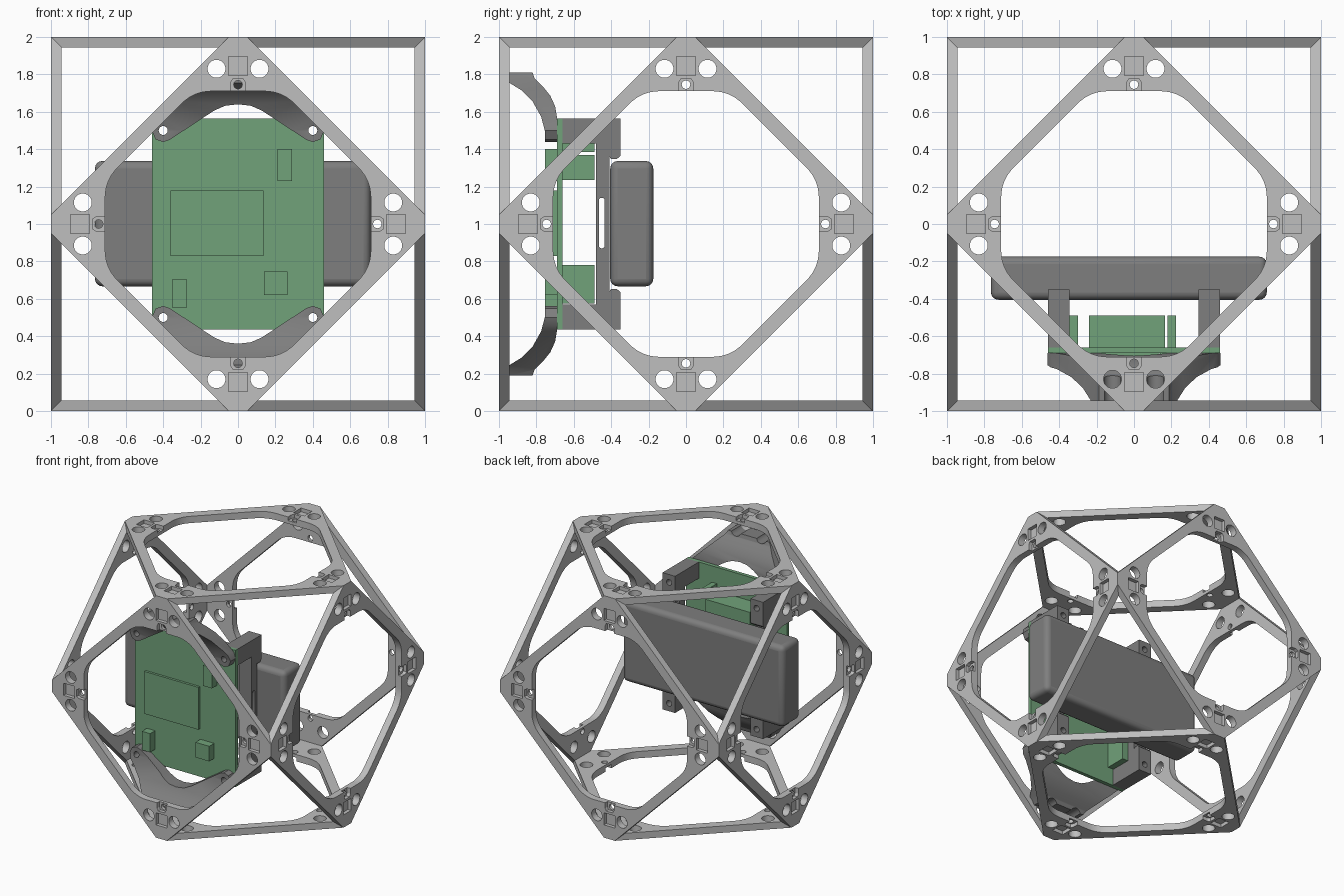
import bpy, bmesh, math
from mathutils import Matrix, Vector

cube = bpy.data.objects.get("Cube")
if cube:
    bpy.data.objects.remove(cube, do_unlink=True)


def material(name, rgb):
    m = bpy.data.materials.new(name)
    m.use_nodes = True
    m.diffuse_color = (*rgb, 1)
    bsdf = next(n for n in m.node_tree.nodes if n.type == 'BSDF_PRINCIPLED')
    bsdf.inputs["Base Color"].default_value = (*rgb, 1)
    bsdf.inputs["Roughness"].default_value = 0.7
    return m


LIGHT = material("light grey", (0.52, 0.52, 0.52))
DARK = material("dark grey", (0.21, 0.21, 0.21))
GREEN = material("board green", (0.165, 0.36, 0.195))

AXES = {'x': lambda a, b, h: (h, a, b),
        'y': lambda a, b, h: (a, h, b),
        'z': lambda a, b, h: (a, b, h)}


def prisms(name, outlines, h0, h1, axis, mat=None):
    """Extrude one or more closed outlines along an axis into one object."""
    bm = bmesh.new()
    for pts in outlines:
        lo = [bm.verts.new(AXES[axis](a, b, h0)) for a, b in pts]
        hi = [bm.verts.new(AXES[axis](a, b, h1)) for a, b in pts]
        bm.faces.new(lo)
        bm.faces.new(hi)
        for i in range(len(pts)):
            j = (i + 1) % len(pts)
            bm.faces.new((lo[i], lo[j], hi[j], hi[i]))
    bmesh.ops.recalc_face_normals(bm, faces=bm.faces)
    me = bpy.data.meshes.new(name)
    bm.to_mesh(me)
    bm.free()
    ob = bpy.data.objects.new(name, me)
    bpy.context.collection.objects.link(ob)
    if mat:
        me.materials.append(mat)
    return ob


def rect(a0, a1, b0, b1):
    return [(a0, b0), (a1, b0), (a1, b1), (a0, b1)]


def box(name, x0, x1, y0, y1, z0, z1, mat):
    return prisms(name, [rect(x0, x1, z0, z1)], y0, y1, 'y', mat)


def circle(a, b, r, n=24):
    return [(a + r * math.cos(2 * math.pi * i / n),
             b + r * math.sin(2 * math.pi * i / n)) for i in range(n)]


def rounded(pts, r, n=7):
    """Replace every corner of a convex outline by an arc of radius r."""
    out = []
    for i, p in enumerate(pts):
        p = Vector(p)
        d0 = (Vector(pts[i - 1]) - p).normalized()
        d1 = (Vector(pts[(i + 1) % len(pts)]) - p).normalized()
        half = d0.angle(d1) / 2
        c = p + (d0 + d1).normalized() * r / math.sin(half)
        s, e = p + d0 * r / math.tan(half) - c, p + d1 * r / math.tan(half) - c
        for k in range(n + 1):
            q = s.lerp(e, k / n).normalized() * r + c
            out.append((q.x, q.y))
    return out


def turned(pts):
    """Four copies of an outline, a quarter turn apart."""
    sets = [pts]
    for _ in range(3):
        sets.append([(-b, a) for a, b in sets[-1]])
    return sets


def carve(ob, cutters, mat, operation='DIFFERENCE'):
    """Apply booleans and discard the cutters."""
    for c in cutters:
        m = ob.modifiers.new("cut", 'BOOLEAN')
        m.operation, m.solver, m.object = operation, 'EXACT', c
    dg = bpy.context.evaluated_depsgraph_get()
    me = bpy.data.meshes.new_from_object(ob.evaluated_get(dg))
    ob.modifiers.clear()
    ob.data = me
    me.materials.clear()
    me.materials.append(mat)
    for p in me.polygons:
        p.material_index = 0
    for c in cutters:
        bpy.data.objects.remove(c, do_unlink=True)
    return ob


def smooth(ob, angle=30):
    bpy.ops.object.select_all(action='DESELECT')
    ob.select_set(True)
    bpy.context.view_layer.objects.active = ob
    bpy.ops.object.shade_smooth_by_angle(angle=math.radians(angle))


# Diamond frame panel, outer face at distance 1 from the centre
T, TIP = 0.056, 0.05
outer = [p for q in turned([(1, -TIP), (1, TIP)]) for p in q]
IN, SUM = 0.71, 0.945
opening = [p for q in turned([(IN, IN - SUM), (IN, SUM - IN)]) for p in q]
frame = prisms("frame_front", [outer], 1 - T, 1, 'z')

through = [rounded(opening, 0.22)]
for side in (-0.115, 0.115):
    through += turned(circle(side, 0.83, 0.048))
through += turned(circle(0, 0.745, 0.023, 16))
# Square sockets and round-ended screw seats sunk into the outer face
sockets = turned(rect(-0.05, 0.05, 0.795, 0.895))
seat = [(0.04, 0.69), (0.04, 0.755), (0.028, 0.775), (-0.028, 0.775), (-0.04, 0.755), (-0.04, 0.69)]
carve(frame, [prisms("cut_holes", through, 0.8, 1.2, 'z'),
              prisms("cut_sockets", sockets, 0.97, 1.2, 'z'),
              prisms("cut_seats", turned(seat), 0.97, 1.2, 'z')], LIGHT)
smooth(frame)

# Six panels closing the frame
lift = Matrix.Translation((0, 0, 1))
spins = {"front": ('X', 90), "back": ('X', -90), "left": ('Y', 90),
         "right": ('Y', -90), "top": ('X', 0), "bottom": ('X', 180)}
for side, (axis, deg) in spins.items():
    ob = frame if side == "front" else frame.copy()
    ob.name = "frame_" + side
    if ob is not frame:
        bpy.context.collection.objects.link(ob)
    ob.matrix_world = lift @ Matrix.Rotation(math.radians(deg), 4, axis)

# Curved chevron brackets holding the board to the front panel
side_profile = [(-0.945, 0.81), (-0.82, 0.81), (-0.81, 0.78), (-0.765, 0.735), (-0.725, 0.685),
                (-0.70, 0.63), (-0.69, 0.57), (-0.69, 0.42), (-0.755, 0.42), (-0.755, 0.5),
                (-0.775, 0.575), (-0.82, 0.655), (-0.88, 0.715), (-0.945, 0.755)]
half = [(0.07, 0.632), (0.13, 0.605), (0.365, 0.45), (0.40, 0.438), (0.44, 0.452),
        (0.462, 0.50), (0.445, 0.545), (0.21, 0.775), (0.17, 0.84)]
chevron = [(0, 0.64)] + half + [(-x, z) for x, z in reversed(half)]
for name, s in (("bracket_upper", 1), ("bracket_lower", -1)):
    flip = lambda pts: [(a, 1 + s * b) for a, b in pts]
    br = prisms(name, [flip(side_profile)], -0.5, 0.5, 'x')
    carve(br, [prisms("cut_shape", [flip(chevron)], -1, -0.6, 'y')], DARK, 'INTERSECT')
    drill = [flip(circle(x, 0.5, 0.024, 16)) for x in (-0.4, 0.4)]
    drill += [flip(circle(x, 0.83, 0.048)) for x in (-0.115, 0.115)]
    carve(br, [prisms("cut_drill", drill, -1.2, -0.5, 'y')], DARK)
    smooth(br)

# Circuit board
corners = [(x, z) for x in (-0.4, 0.4) for z in (0.5, 1.5)]
bolt_holes = [circle(x, z, 0.024, 16) for x, z in corners]
board = box("circuit_board", -0.46, 0.46, -0.69, -0.66, 0.435, 1.565, GREEN)
carve(board, [prisms("cut_bolts", bolt_holes, -1, 0, 'y')], GREEN)

# Chips on the front and connectors on the back of the board
for name, x0, x1, y0, y1, z0, z1 in (
        ("main_chip", -0.36, 0.135, -0.71, -0.685, 0.83, 1.18),
        ("tall_chip", 0.21, 0.29, -0.755, -0.685, 1.23, 1.40),
        ("square_chip", 0.14, 0.265, -0.755, -0.685, 0.62, 0.745),
        ("narrow_chip", -0.35, -0.275, -0.755, -0.685, 0.55, 0.705),
        ("wide_connector", -0.24, 0.165, -0.665, -0.49, 1.235, 1.37),
        ("small_connector", 0.18, 0.225, -0.665, -0.49, 1.385, 1.43),
        ("corner_connector", -0.42, -0.30, -0.665, -0.49, 0.575, 0.78)):
    box(name, x0, x1, y0, y1, z0, z1, GREEN)

# C-shaped battery holders behind the board
upper = [(-0.41, 0.36), (-0.40, 0.347), (-0.37, 0.347), (-0.35, 0.365),
         (-0.35, 0.565), (-0.66, 0.565), (-0.66, 0.43), (-0.48, 0.43)]
holder = [(y, 1 + z) for y, z in upper] + [(y, 1 - z) for y, z in reversed(upper)]
slot = rounded(rect(-0.465, -0.435, 0.87, 1.14), 0.012, 3)
for name, x0, x1 in (("holder_left", 0.345, 0.46), ("holder_right", -0.46, -0.345)):
    h = prisms(name, [holder], x0, x1, 'x')
    carve(h, [prisms("cut_slot", [slot], -1, 1, 'x'),
              prisms("cut_bolts", bolt_holes, -1, 0, 'y')], DARK)
    smooth(h)

# Battery pack with rounded edges
battery = box("battery_pack", -0.765, 0.71, -0.405, -0.175, 0.667, 1.337, DARK)
bev = battery.modifiers.new("round_edges", 'BEVEL')
bev.width, bev.segments = 0.04, 4
smooth(battery)
